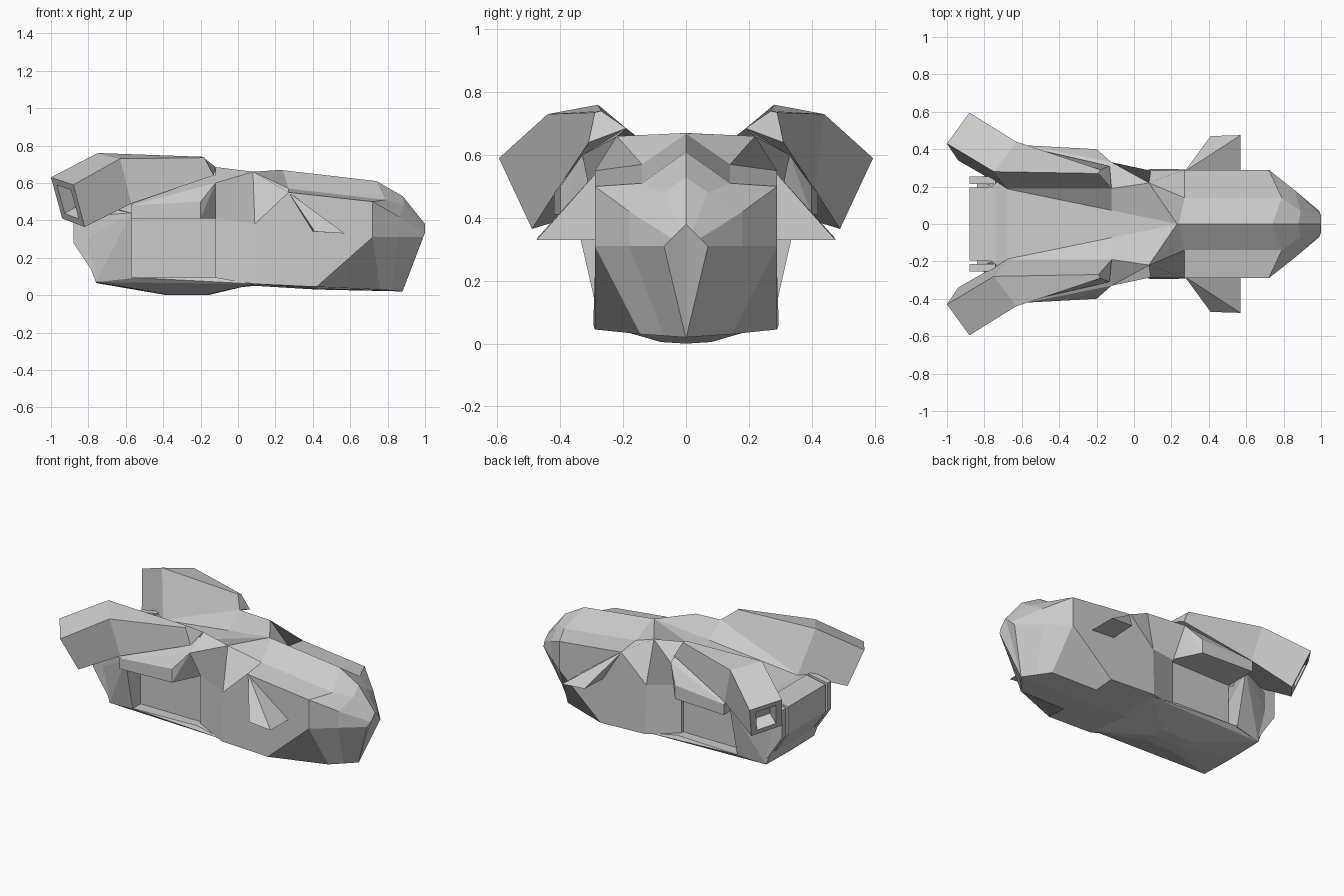
import bpy, bmesh


def finish(bm, name):
    # every part is modelled on +y and mirrored to -y
    bmesh.ops.remove_doubles(bm, verts=bm.verts, dist=0.0005)
    bmesh.ops.recalc_face_normals(bm, faces=bm.faces)
    me = bpy.data.meshes.new(name)
    bm.to_mesh(me)
    bm.free()
    ob = bpy.data.objects.new(name, me)
    bpy.context.collection.objects.link(ob)
    m = ob.modifiers.new("mirror", 'MIRROR')
    m.use_axis = (False, True, False)
    m.merge_threshold = 0.001
    return ob


def hull(name, pts):
    bm = bmesh.new()
    for p in pts:
        bm.verts.new(p)
    bmesh.ops.convex_hull(bm, input=bm.verts)
    loose = [v for v in bm.verts if not v.link_faces]
    bmesh.ops.delete(bm, geom=loose, context='VERTS')
    return finish(bm, name)


def loft(name, rings, closed=False, nozzle=False):
    bm = bmesh.new()
    vr = [[bm.verts.new(p) for p in r] for r in rings]
    n = len(vr[0])
    for a, b in zip(vr, vr[1:]):
        for i in range(n if closed else n - 1):
            j = (i + 1) % n
            bm.faces.new((a[i], a[j], b[j], b[i]))
    bm.faces.new(vr[0])
    end = bm.faces.new(list(reversed(vr[-1])))
    bmesh.ops.recalc_face_normals(bm, faces=bm.faces)
    if nozzle:
        bmesh.ops.inset_individual(bm, faces=[end], thickness=0.055, depth=0)
        bmesh.ops.inset_individual(bm, faces=[end], thickness=0.01, depth=-0.08)
    return finish(bm, name)


# front fuselage: half sections from hood to nose, top centre to keel
loft("front_fuselage", [
    [(.23, 0, .67), (.08, .22, .66), (.09, .285, .38), (.09, .295, .06), (.09, .15, .055), (.09, 0, .05)],
    [(.24, 0, .668), (.27, .14, .57), (.27, .29, .55), (.42, .29, .045), (.42, .15, .035), (.42, 0, .03)],
    [(.74, 0, .61), (.79, .14, .51), (.72, .29, .50), (.72, .29, .31), (.76, .145, .03), (.88, 0, .02)],
    [(.88, 0, .53), (.89, .07, .48), (.86, .18, .42), (.855, .18, .31), (.82, .07, .025), (.88, 0, .02)],
    [(1, 0, .38), (1, .02, .36), (1, .045, .335), (.99, .07, .31), (.88, .001, .02), (.88, 0, .02)],
])

# waist, narrowing from the fuselage towards the side bays
loft("waist", [
    [(-.12, 0, .594), (-.12, .073, .594), (-.12, .19, .685), (-.12, .33, .60),
     (-.12, .22, .41), (-.12, .22, .09), (-.12, 0, .03)],
    [(.23, 0, .67), (.23, .001, .67), (.08, .219, .66), (.08, .22, .659),
     (.09, .285, .38), (.09, .295, .06), (.09, 0, .05)],
])

# inner core with the sunken deck between the booms
loft("rear_core", [
    [(-.68, 0, .47), (-.68, .188, .47), (-.68, .19, .47), (-.57, .20, .40), (-.57, .20, .08), (-.57, 0, .05)],
    [(-.12, 0, .594), (-.12, .073, .594), (-.12, .19, .685), (-.12, .20, .45), (-.12, .20, .08), (-.12, 0, .03)],
])

# keel plate under the body, also floor of the side bays
hull("keel", [(-.76, .25, .07), (-.76, 0, .065), (-.57, .28, .095), (-.12, .26, .095),
              (.09, .27, .06), (.09, 0, .06), (-.38, .08, .005), (-.16, .08, .005),
              (-.38, 0, 0), (-.16, 0, 0), (-.57, 0, .095), (-.12, 0, .095)])

# rear block closing the bays
hull("tail_block", [(-.57, .28, .09), (-.57, .36, .44), (-.57, 0, .09), (-.68, .19, .47),
                    (-.68, 0, .47), (-.76, .25, .07), (-.76, 0, .07), (-.79, .25, .18),
                    (-.84, .24, .28), (-.84, .24, .42), (-.84, 0, .28), (-.84, 0, .42),
                    (-.76, .20, .48), (-.76, 0, .48)])

# upright ribs on the tail
for name, y0, y1 in (("tail_center_rib", 0, .195), ("tail_side_rib", .215, .255)):
    hull(name, [(x, y, z) for y in (y0, y1) for x, z in
                ((-.74, .485), (-.88, .46), (-.88, .28), (-.80, .16), (-.76, .10))])

# overhanging hood above each side bay
hull("side_hood", [(-.57, .42, .41), (-.57, .42, .48), (-.20, .40, .41), (-.20, .40, .50),
                   (-.12, .24, .41), (-.12, .33, .60), (-.57, .20, .41), (-.12, .20, .41),
                   (-.57, .25, .52), (-.12, .21, .665)])

# rear booms bending outwards, hollow at the end
loft("boom", [
    [(-.19, .27, .74), (-.18, .29, .735), (-.13, .31, .64), (-.12, .19, .685)],
    [(-.75, .28, .76), (-.63, .44, .73), (-.57, .41, .49), (-.68, .19, .47)],
    [(-1, .43, .63), (-.88, .595, .59), (-.82, .49, .365), (-.94, .34, .41)],
], closed=True, nozzle=True)

# small side fins
hull("side_fin", [(.27, .28, .55), (.41, .47, .34), (.57, .475, .33), (.57, .28, .33),
                  (.40, .28, .34)])
